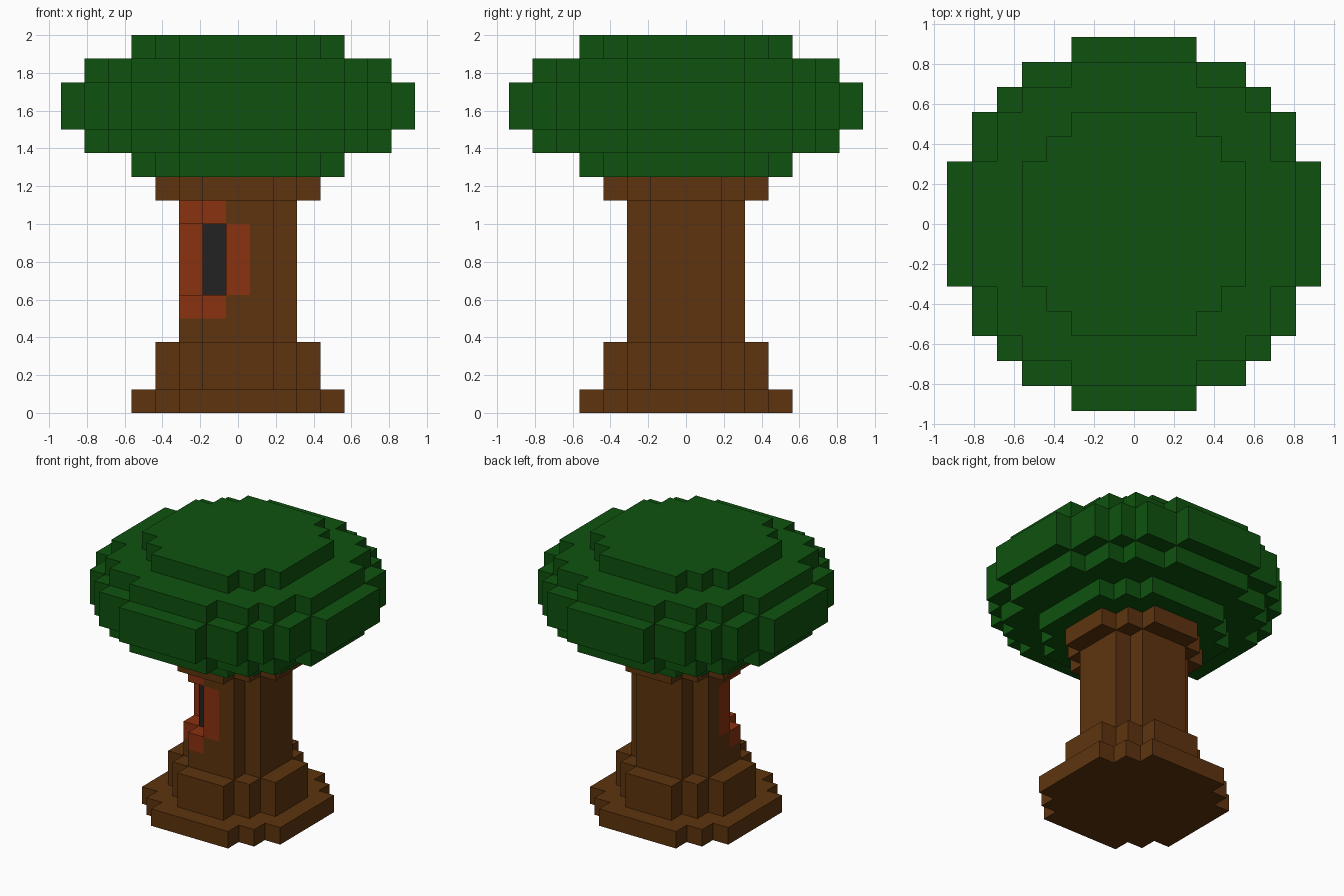
import bpy
import bmesh

cube = bpy.data.objects.get("Cube")
if cube:
    bpy.data.objects.remove(cube, do_unlink=True)

U = 0.125  # size of one block


def material(name, rgb):
    m = bpy.data.materials.new(name)
    m.use_nodes = True
    m.diffuse_color = (*rgb, 1)
    bsdf = next(n for n in m.node_tree.nodes if n.type == 'BSDF_PRINCIPLED')
    bsdf.inputs["Base Color"].default_value = (*rgb, 1)
    bsdf.inputs["Roughness"].default_value = 0.9
    return m


leaf = material("leaf green", (0.0045, 0.084, 0.0045))
bark = material("bark brown", (0.112, 0.034, 0.0045))
rim = material("rim red brown", (0.254, 0.032, 0.005))
dark = material("hollow black", (0.016, 0.016, 0.016))

# Convex corners of a stepped quarter circle, by outer radius in blocks
STEPS = {
    2.5: [(1.5, 2.5), (2.5, 1.5)],
    3.5: [(1.5, 3.5), (2.5, 2.5), (3.5, 1.5)],
    4.5: [(2.5, 4.5), (3.5, 3.5), (4.5, 2.5)],
    6.5: [(2.5, 6.5), (4.5, 5.5), (5.5, 4.5), (6.5, 2.5)],
    7.5: [(2.5, 7.5), (4.5, 6.5), (5.5, 5.5), (6.5, 4.5), (7.5, 2.5)],
}


def disc(radius, front_right=None):
    """Stepped circle outline; front_right replaces the -x -y quarter."""
    steps = STEPS[radius]
    quarter = [steps[0]]
    for a, b in zip(steps, steps[1:]):
        quarter += [(a[0], b[1]), b]
    outline = []
    for turn in range(4):
        outline += front_right if turn == 2 and front_right else quarter
        quarter = [(y, -x) for x, y in quarter]
    return outline


def rect(x0, x1, y0, y1):
    return [(x0, y0), (x1, y0), (x1, y1), (x0, y1)]


def build(name, layers, mats, rule=None):
    """Stack of extruded outlines: (outline, bottom, top) in blocks."""
    bm = bmesh.new()
    for outline, z0, z1 in layers:
        face = bm.faces.new([bm.verts.new((x * U, y * U, z0 * U)) for x, y in outline])
        ext = bmesh.ops.extrude_face_region(bm, geom=[face], use_keep_orig=True)
        top = [v for v in ext["geom"] if isinstance(v, bmesh.types.BMVert)]
        bmesh.ops.translate(bm, verts=top, vec=(0, 0, (z1 - z0) * U))
    bmesh.ops.recalc_face_normals(bm, faces=bm.faces[:])
    if rule:
        for f in bm.faces:
            f.material_index = rule(f)
    mesh = bpy.data.meshes.new(name)
    bm.to_mesh(mesh)
    bm.free()
    for m in mats:
        mesh.materials.append(m)
    obj = bpy.data.objects.new(name, mesh)
    bpy.context.collection.objects.link(obj)
    return obj


# Leafy crown
build("canopy", [(disc(4.5), 10, 11), (disc(6.5), 11, 12), (disc(7.5), 12, 14),
                 (disc(6.5), 14, 15), (disc(4.5), 15, 16)], [leaf])

# Roots and the collar under the crown
build("trunk_base", [(disc(4.5), 0, 1), (disc(3.5), 1, 3)], [bark])
build("trunk_collar", [(disc(3.5), 9, 10)], [bark])

# Trunk with its front right corner cut back for the hollow
lip_corner = [(-0.5, -2.5), (-0.5, -1.5), (-1.5, -1.5), (-1.5, -0.5), (-2.5, -0.5)]
hole_corner = [(0.5, -2.5), (0.5, -1.5), (-1.5, -1.5), (-1.5, 0.5), (-2.5, 0.5)]


def hollow_rule(f):
    c = f.calc_center_median() / U
    n = f.normal
    inside = (n.x < -0.9 and abs(c.x + 1.5) < 0.1) or (n.y < -0.9 and abs(c.y + 1.5) < 0.1)
    return int(inside and 5 < c.z < 8 and c.x < 0 and c.y < 0)


build("trunk", [(disc(2.5), 3, 4), (disc(2.5, lip_corner), 4, 5),
                (disc(2.5, hole_corner), 5, 8), (disc(2.5, lip_corner), 8, 9)],
      [bark, dark], hollow_rule)

# Rim around the hollow: sill, two posts and lintel, wrapped round the corner
lips = [rect(-2.5, -1.5, -1.5, -0.5), rect(-1.5, -0.5, -2.5, -1.5)]
posts = [rect(-2.5, -1.5, -0.5, 0.5), rect(-0.5, 0.5, -2.5, -1.5)]
build("hollow_sill", [(r, 4, 5) for r in lips], [rim])
build("hollow_posts", [(r, 5, 8) for r in posts], [rim])
build("hollow_lintel", [(r, 8, 9) for r in lips], [rim])
